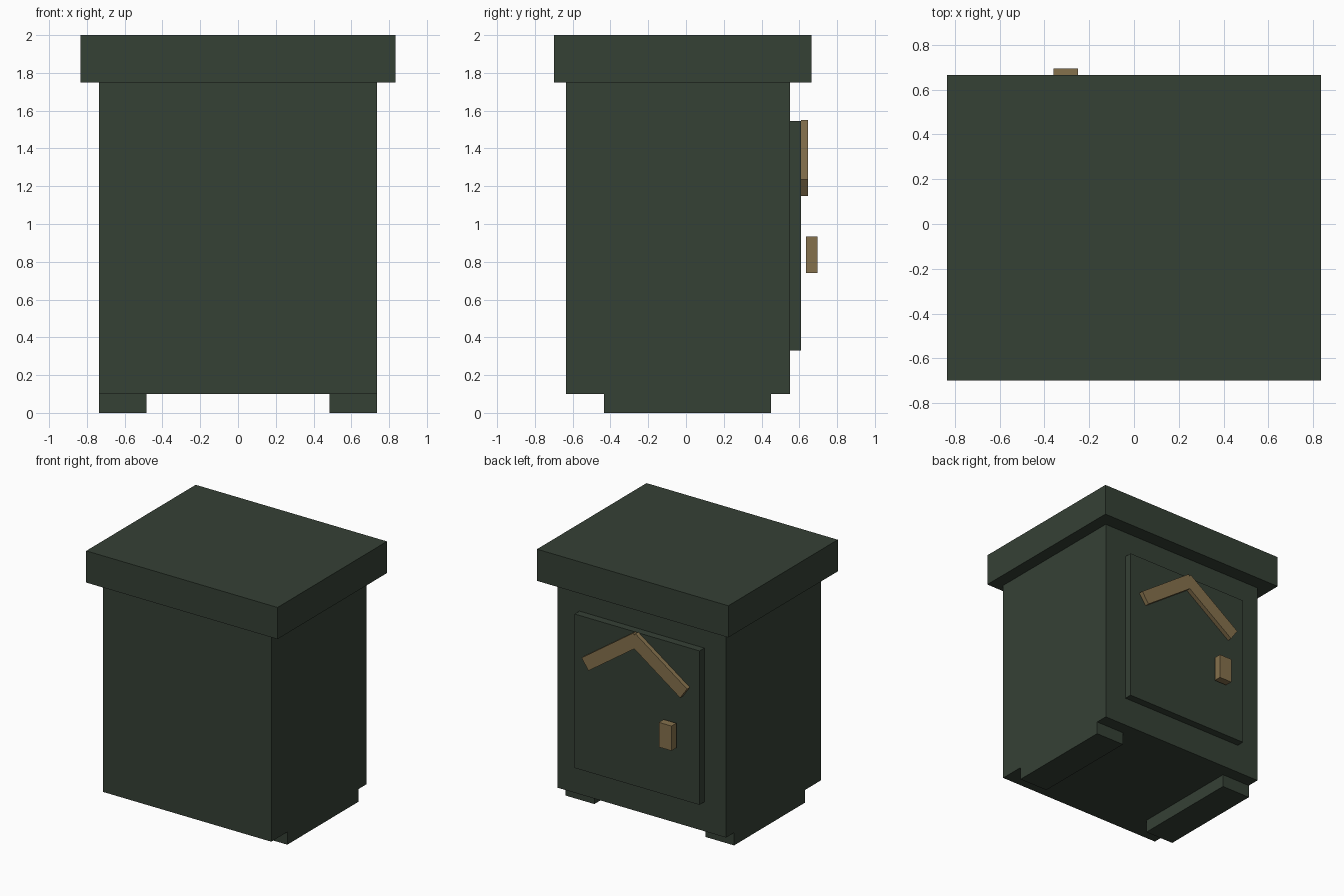
import bpy
import bmesh
import math
from mathutils import Matrix, Vector

cube = bpy.data.objects.get("Cube")
if cube:
    bpy.data.objects.remove(cube, do_unlink=True)


def make_material(name, rgb):
    mat = bpy.data.materials.new(name)
    mat.use_nodes = True
    color = (*rgb, 1.0)
    mat.diffuse_color = color
    bsdf = mat.node_tree.nodes["Principled BSDF"]
    bsdf.inputs["Base Color"].default_value = color
    bsdf.inputs["Roughness"].default_value = 0.8
    return mat


green = make_material("dark green", (0.036, 0.052, 0.036))
tan = make_material("tan wood", (0.235, 0.165, 0.073))


def box(name, x, y, z, mat, tilt=0.0):
    """Box from (min, max) ranges, tilted about its own centre in the xz plane."""
    ranges = (x, y, z)
    centre = Vector([(a + b) / 2 for a, b in ranges])
    size = Vector([b - a for a, b in ranges])
    bm = bmesh.new()
    bmesh.ops.create_cube(bm, size=1, matrix=Matrix.Diagonal(size).to_4x4())
    mesh = bpy.data.meshes.new(name)
    bm.to_mesh(mesh)
    bm.free()
    mesh.materials.append(mat)
    obj = bpy.data.objects.new(name, mesh)
    obj.location = centre
    obj.rotation_euler.y = tilt
    bpy.context.collection.objects.link(obj)
    return obj


# Cabinet and overhanging top slab
box("cabinet_body", (-0.735, 0.735), (-0.635, 0.55), (0.1, 1.75), green)
box("top_slab", (-0.835, 0.835), (-0.70, 0.665), (1.75, 2.0), green)

# Raised door panel on the back, with its floating handle
box("door_panel", (-0.545, 0.545), (0.55, 0.61), (0.33, 1.545), green)
box("door_handle", (-0.36, -0.25), (0.635, 0.695), (0.74, 0.935), tan)

# Runner feet and the two sloping trim bars that meet in a peak
arm_length, arm_width, arm_x, arm_z = 0.55, 0.105, 0.205, 1.35
for side, label in ((1, "left"), (-1, "right")):
    inner, outer = 0.485 * side, 0.735 * side
    box(label + "_foot", sorted((inner, outer)), (-0.435, 0.45), (0, 0.1), green)
    cx = arm_x * side
    box(label + "_peak_trim",
        (cx - arm_length / 2, cx + arm_length / 2), (0.61, 0.645),
        (arm_z - arm_width / 2, arm_z + arm_width / 2),
        tan, tilt=math.radians(35) * side)
